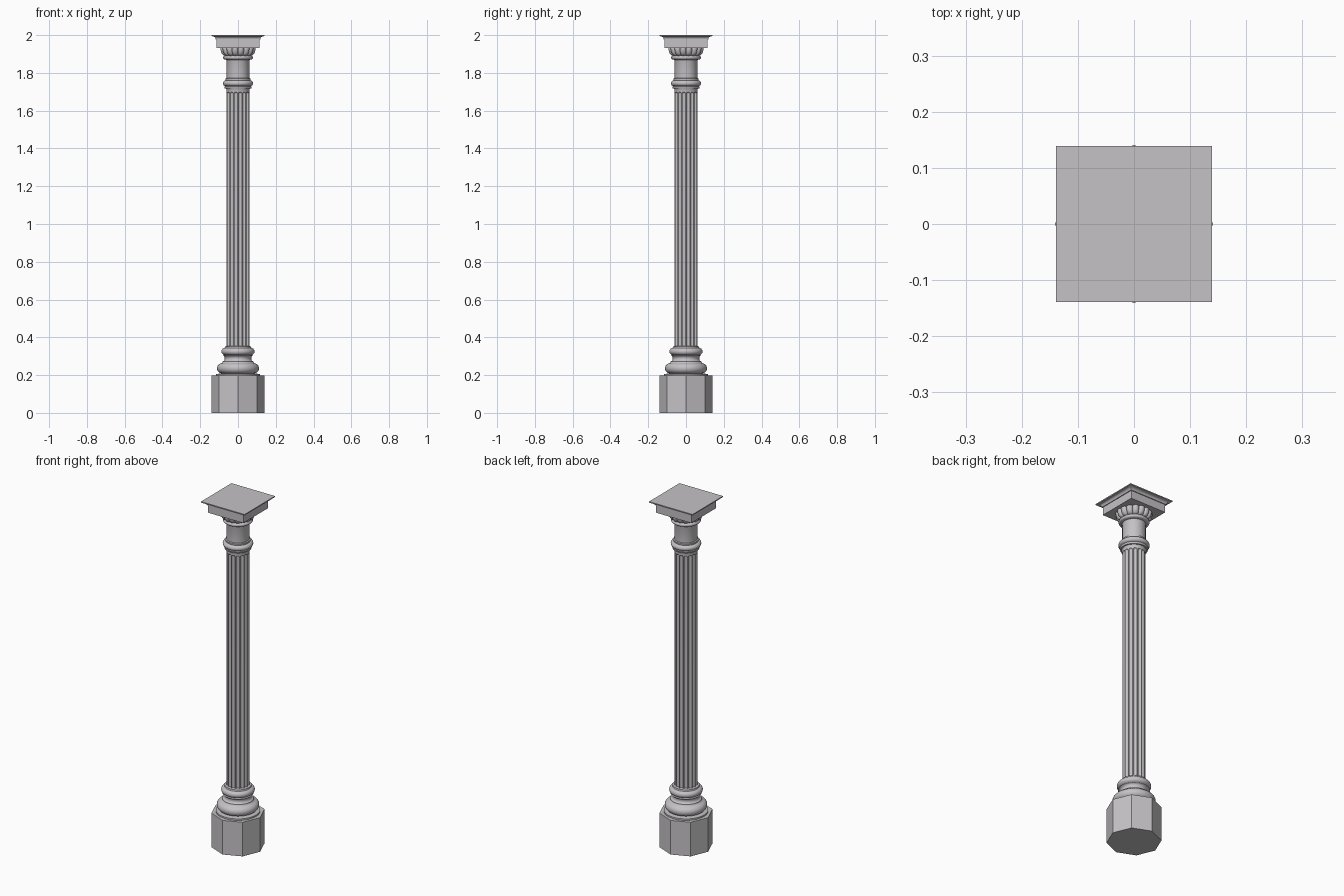
import bpy, bmesh, math

if "Cube" in bpy.data.objects:
    bpy.data.objects.remove(bpy.data.objects["Cube"])

stone = bpy.data.materials.new("pale_grey_stone")
stone.diffuse_color = (0.56, 0.54, 0.56, 1)
stone.use_nodes = True
stone.node_tree.nodes["Principled BSDF"].inputs["Base Color"].default_value = stone.diffuse_color


def finish(name, bm, smooth=True):
    bmesh.ops.recalc_face_normals(bm, faces=bm.faces)
    me = bpy.data.meshes.new(name)
    bm.to_mesh(me)
    bm.free()
    ob = bpy.data.objects.new(name, me)
    bpy.context.collection.objects.link(ob)
    me.materials.append(stone)
    if smooth:
        bpy.ops.object.select_all(action='DESELECT')
        ob.select_set(True)
        bpy.context.view_layer.objects.active = ob
        bpy.ops.object.shade_smooth_by_angle(angle=math.radians(35))
    return ob


def stack(name, profile, n, smooth=True, start=0.0, shape=None):
    """Skin rings from (radius, z) points; shape(angle, r, z) can alter the radius."""
    bm = bmesh.new()
    rings = []
    for r, z in profile:
        ring = []
        for i in range(n):
            a = start + 2 * math.pi * i / n
            q = shape(a, r, z) if shape else r
            ring.append(bm.verts.new((q * math.cos(a), q * math.sin(a), z)))
        rings.append(ring)
    for lo, hi in zip(rings, rings[1:]):
        for i in range(n):
            j = (i + 1) % n
            bm.faces.new((lo[i], lo[j], hi[j], hi[i]))
    bm.faces.new(rings[0][::-1])
    bm.faces.new(rings[-1])
    return finish(name, bm, smooth)


def arc(cr, cz, rr, rz, a0, a1, steps=10):
    """Elliptical arc in the (radius, z) plane, angles in degrees."""
    return [(cr + rr * math.cos(math.radians(a0 + (a1 - a0) * k / steps)),
             cz + rz * math.sin(math.radians(a0 + (a1 - a0) * k / steps)))
            for k in range(steps + 1)]


# Octagonal plinth with a corner facing front
stack("plinth", [(0.141, 0), (0.141, 0.197)], 8, smooth=False)

# Moulded base: fillet, large torus, scotia, small torus
base = ([(0.116, 0.197), (0.116, 0.206), (0.095, 0.208)]
        + arc(0.084, 0.236, 0.027, 0.027, -80, 80)
        + [(0.084, 0.266), (0.082, 0.271)]
        + arc(0.082, 0.288, 0.012, 0.015, 270, 90)
        + [(0.076, 0.304)]
        + arc(0.068, 0.325, 0.020, 0.019, -75, 80)
        + [(0.070, 0.346), (0.070, 0.352), (0.057, 0.354)])
stack("base_moulding", base, 64)

# Fluted shaft with rounded flute ends
FLUTES, R = 16, 0.060
HALF = math.pi * R / FLUTES * 0.82
Z0, Z1 = 0.345, 1.698


def fluted(a, r, z):
    pitch = 2 * math.pi / FLUTES
    s = ((a / pitch) % 1.0 - 0.5) * pitch * R
    over = max(0.0, z - (Z1 - HALF))
    d2 = HALF * HALF - s * s - over * over
    return r - 0.85 * math.sqrt(d2) if d2 > 1e-9 else r


zs = [0.34, 1.0] + [Z1 - HALF + HALF * k / 8 for k in range(9)] + [1.705]
stack("fluted_shaft", [(R, z) for z in zs] + [(0.061, 1.712), (0.066, 1.722)],
      FLUTES * 12, shape=fluted)

# Collar ring above the flutes
collar = ([(0.058, 1.716), (0.070, 1.718), (0.073, 1.728)]
          + arc(0.062, 1.745, 0.018, 0.016, -70, 80)
          + [(0.066, 1.764), (0.066, 1.770), (0.059, 1.773)])
stack("collar_ring", collar, 64)

# Plain neck and the bead under the capital
stack("neck", [(0.060, 1.765), (0.060, 1.865), (0.063, 1.873)], 64)
stack("capital_bead", [(0.058, 1.868)] + arc(0.068, 1.881, 0.011, 0.010, -90, 90)
      + [(0.058, 1.892)], 64)


# Ribbed flaring echinus
def ribbed(a, r, z):
    return r - 0.011 * (1 - abs(math.sin(a * 8)) ** 0.6)


stack("ribbed_echinus", [(0.066, 1.888)] + arc(0.069, 1.930, 0.025, 0.039, -80, 0)
      + [(0.092, 1.938)], 192, shape=ribbed)

# Square abacus: block, cove and thin top slab
D = math.sqrt(2)
abacus = ([(0.113, 1.933), (0.113, 1.978), (0.118, 1.978)]
          + arc(0.136, 1.979, 0.018, 0.015, 180, 90, 6)
          + [(0.139, 1.994), (0.139, 2.0)])
stack("abacus", [(r * D, z) for r, z in abacus], 4, start=math.pi / 4)
